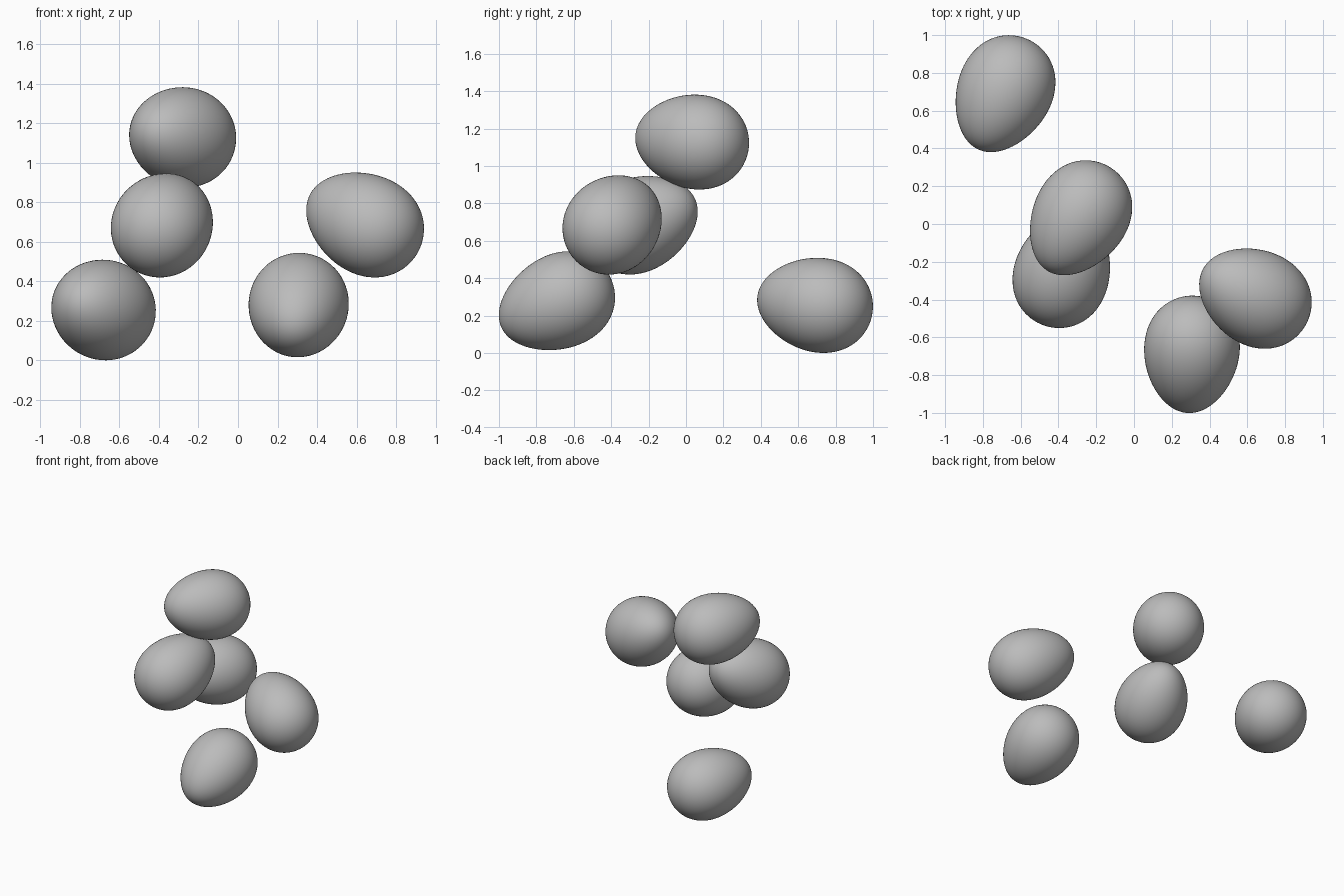
import bpy
import bmesh
import math
from mathutils import Vector

cube = bpy.data.objects.get("Cube")
if cube:
    bpy.data.objects.remove(cube, do_unlink=True)

# Shell colour
GREY = (0.5, 0.5, 0.5, 1.0)
shell = bpy.data.materials.new("shell grey")
shell.use_nodes = True
shell.diffuse_color = GREY
shell.node_tree.nodes["Principled BSDF"].inputs["Base Color"].default_value = GREY

RADIUS, HALF_LENGTH, TAPER = 0.251, 0.321, 0.13


def add_egg(name, centre, tip):
    """Egg with its narrow end along tip and its bounds centred on centre."""
    bm = bmesh.new()
    bmesh.ops.create_uvsphere(bm, u_segments=64, v_segments=40, radius=1)
    for v in bm.verts:
        width = RADIUS * (1 - TAPER * v.co.z)
        v.co = Vector((v.co.x * width, v.co.y * width, v.co.z * HALF_LENGTH))
    turn = Vector(tip).to_track_quat("Z", "Y").to_matrix()
    bmesh.ops.rotate(bm, verts=bm.verts, cent=(0, 0, 0), matrix=turn)
    middle = Vector([(min(v.co[i] for v in bm.verts) + max(v.co[i] for v in bm.verts)) / 2
                     for i in range(3)])
    bmesh.ops.translate(bm, verts=bm.verts, vec=-middle)
    for face in bm.faces:
        face.smooth = True
    mesh = bpy.data.meshes.new(name)
    bm.to_mesh(mesh)
    bm.free()
    mesh.materials.append(shell)
    egg = bpy.data.objects.new(name, mesh)
    egg.location = centre
    bpy.context.collection.objects.link(egg)


# Scattered eggs: name, centre, direction of the narrow end
add_egg("back_egg", (-0.68, 0.69, 0.255), (-0.40, -0.89, 0.14))
add_egg("top_egg", (-0.28, 0.033, 1.128), (-0.50, -0.85, 0.11))
add_egg("middle_egg", (-0.385, -0.244, 0.683), (0.27, 0.86, 0.38))
add_egg("side_egg", (0.643, -0.395, 0.685), (-0.79, 0.42, 0.42))
add_egg("front_egg", (0.307, -0.69, 0.28), (-0.07, -0.91, -0.40))
